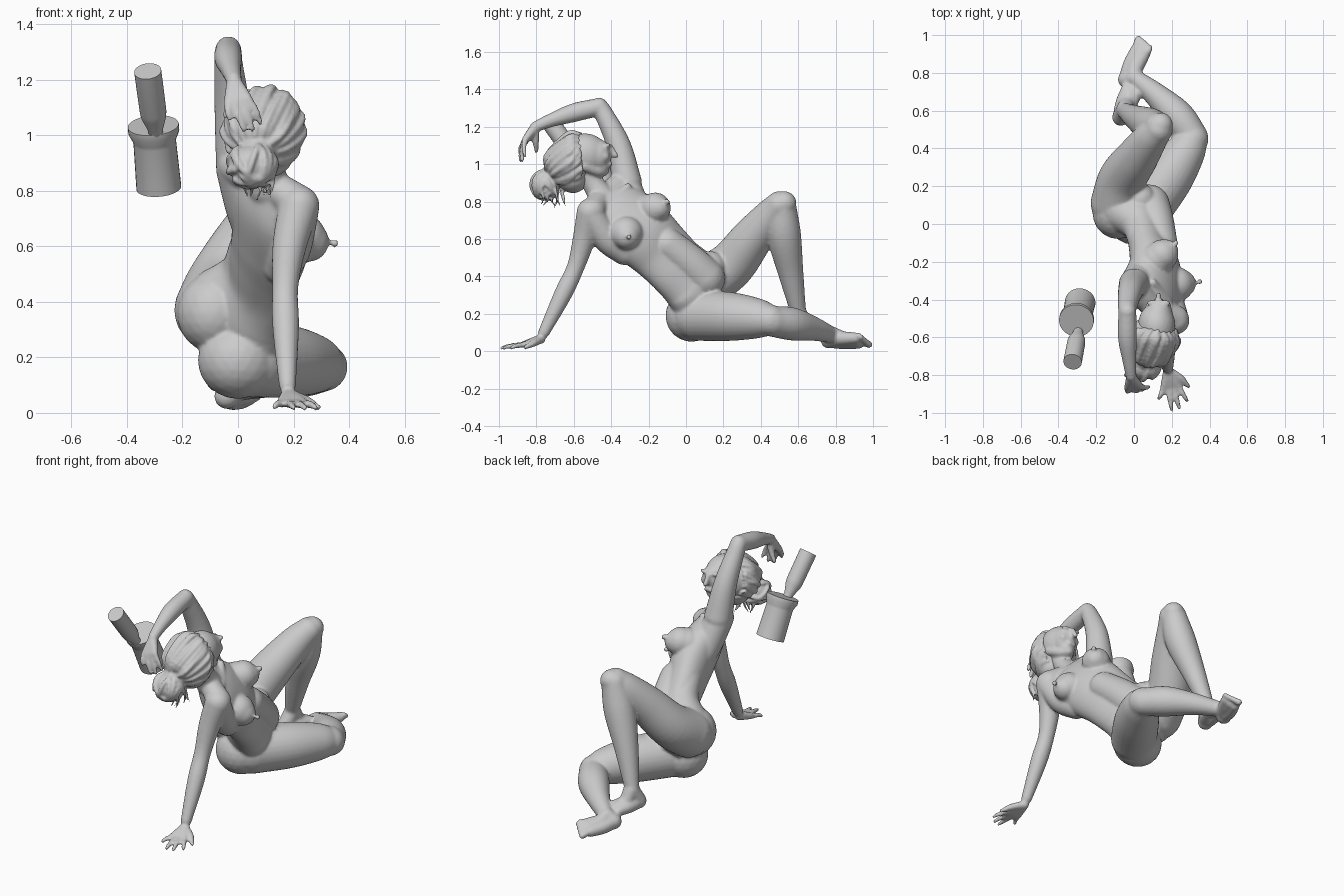
import bpy, bmesh, math, random
from mathutils import Vector, Matrix

if "Cube" in bpy.data.objects:
    bpy.data.objects.remove(bpy.data.objects["Cube"])
random.seed(4)
V = Vector

def finish(name, bm):
    me = bpy.data.meshes.new(name)
    bmesh.ops.recalc_face_normals(bm, faces=bm.faces)
    bm.to_mesh(me)
    bm.free()
    ob = bpy.data.objects.new(name, me)
    bpy.context.collection.objects.link(ob)
    me.shade_smooth()
    return ob

def fuse(ob, voxel, iters):
    m = ob.modifiers.new("fuse", 'REMESH')
    m.mode, m.voxel_size, m.use_smooth_shade = 'VOXEL', voxel, True
    s = ob.modifiers.new("soften", 'SMOOTH')
    s.factor, s.iterations = 0.5, iters

def blob(bm, c, r, rot=None, seg=3):
    r = V(r) if isinstance(r, tuple) else V((r, r, r))
    m = Matrix.Translation(V(c)) @ (rot or Matrix.Identity(4)) @ Matrix.Diagonal(r).to_4x4()
    bmesh.ops.create_icosphere(bm, subdivisions=seg, radius=1, matrix=m)

def spline(pts, n):
    # Catmull-Rom through points of any dimension
    P = [V(p) for p in pts]
    P = [2 * P[0] - P[1]] + P + [2 * P[-1] - P[-2]]
    out = []
    for i in range(1, len(P) - 2):
        a, b, c, d = P[i - 1:i + 3]
        for k in range(n):
            t = k / n
            out.append(0.5 * (2 * b + (c - a) * t + (2 * a - 5 * b + 4 * c - d) * t * t
                              + (3 * b - a - 3 * c + d) * t ** 3))
    return out + [P[-2]]

def tangent(C, i):
    return (C[min(i + 1, len(C) - 1)] - C[max(i - 1, 0)]).normalized()

def ring(bm, c, u, w, sides):
    return [bm.verts.new(c + u * math.cos(a) + w * math.sin(a))
            for a in (2 * math.pi * k / sides for k in range(sides))]

def bridge(bm, rings):
    for a, b in zip(rings, rings[1:]):
        for i in range(len(a)):
            j = (i + 1) % len(a)
            bm.faces.new((a[i], a[j], b[j], b[i]))
    bm.faces.new(rings[0][::-1])
    bm.faces.new(rings[-1])

def tube(bm, pts, sides=28, n=6):
    # round tapered limb; pts are (x, y, z, radius)
    S = spline(pts, n)
    C = [V(s[:3]) for s in S]
    up = (C[1] - C[0]).orthogonal().normalized()
    rings = []
    for i, s in enumerate(S):
        t = tangent(C, i)
        up = (up - t * up.dot(t)).normalized()
        rings.append(ring(bm, C[i], up * s[3], t.cross(up) * s[3], sides))
    bridge(bm, rings)
    for i in (0, -1):
        blob(bm, C[i], S[i][3], seg=3 if sides > 20 else 2)

body = bmesh.new()

# torso: centre, sideways direction, half width, half depth
T = [(.12, -.46, .83, -.6, .55, .45, .11, .055), (.11, -.37, .75, -.5, .62, .55, .18, .105),
     (.115, -.24, .635, -.4, .68, .6, .19, .125), (.095, -.14, .54, -.4, .66, .63, .178, .112),
     (.08, -.05, .45, -.45, .6, .65, .175, .11), (.04, .03, .37, -.55, .45, .7, .19, .13),
     (.02, .08, .28, -.55, .4, .7, .175, .125), (.03, .13, .22, -.55, .4, .7, .10, .09)]
S = spline(T, 6)
C = [V(s[:3]) for s in S]
rings = []
for i, s in enumerate(S):
    t, L = tangent(C, i), V(s[3:6])
    L = (L - t * L.dot(t)).normalized()
    rings.append(ring(body, C[i], L * s[6], L.cross(t) * s[7], 40))
bridge(body, rings)

# breasts
for c, tip, r in (((.225, -.32, .63), (.348, -.305, .61), .092), ((.15, -.165, .765), (.222, -.10, .80), .084)):
    c, tip = V(c), V(tip)
    d = (tip - c).normalized()
    blob(body, c, r)
    blob(body, c + d * r * .32 - V((0, 0, .008)), r * .8)
    blob(body, c - d * r * .45, r * 1.08)
    blob(body, tip, .016, seg=2)

# shoulder girdle, neck, sides of the chest, collarbones, flank, belly, buttocks
for p in ([(.22, -.5, .75, .07), (.12, -.45, .82, .06), (.0, -.34, .89, .075)],
          [(0, -.32, .88, .08), (.04, -.26, .74, .085), (.07, -.19, .66, .085)],
          [(.22, -.5, .72, .07), (.19, -.42, .6, .075), (.16, -.33, .53, .07)],
          [(.11, -.55, .99, .065), (.11, -.5, .9, .058), (.11, -.44, .81, .075)],
          [(.20, -.46, .79, .02), (.165, -.39, .815, .02), (.1, -.31, .88, .02)],
          [(-.06, .07, .41, .12), (.02, .0, .5, .09), (.05, -.09, .6, .08)],
          [(.14, -.1, .57, .09), (.11, .02, .47, .1), (.08, .1, .39, .11)]):
    tube(body, p)
blob(body, (.03, .13, .45), .085)
blob(body, (0, .03, .19), (.145, .14, .14))
blob(body, (-.085, .06, .36), (.135, .14, .145))

# legs: bent leg lying on the floor, then raised leg
for p in ([(.05, .06, .19, .135), (.18, .24, .185, .13), (.27, .38, .175, .108), (.31, .45, .165, .085)],
          [(.31, .46, .16, .082), (.23, .57, .145, .088), (.12, .68, .12, .065), (.01, .77, .09, .045)],
          [(-.09, .11, .37, .14), (-.06, .24, .46, .128), (.015, .35, .6, .112), (.085, .45, .72, .092), (.13, .5, .78, .076)],
          [(.13, .515, .78, .074), (.085, .525, .62, .09), (.015, .56, .42, .068), (-.05, .6, .21, .042)]):
    tube(body, p)
blob(body, (.33, .47, .165), .06)
blob(body, (.14, .525, .79), .066)

def foot(heel, ball, ankle, toe, side):
    heel, ball, ankle, toe, side = map(V, (heel, ball, ankle, toe, side))
    mid = (heel + ball) / 2
    tube(body, [(*ankle, .044), (*heel, .046)])
    for k in (-1, 1):
        tube(body, [(*heel, .042), (*(mid + side * k * .5), .038), (*(ball + side * k * .7), .03)])
    tube(body, [(*ankle, .044), (*(mid + (ankle - heel) * .25), .04), (*ball, .032)])
    for k in range(5):
        u = k / 2 - 1
        tip = toe + side * u - (toe - ball) * .11 * k
        tube(body, [(*(ball + side * u * .8), .021), (*((ball + tip) / 2 + side * u * .5 + V((0, 0, .008))), .018),
                    (*tip, .02 - .0015 * k)], 10, 3)

foot((-.04, .765, .06), (.035, .915, .056), (.0, .775, .09), (.06, .968, .055), (.036, -.01, .02))
foot((-.07, .565, .12), (-.015, .70, .11), (-.05, .605, .2), (.005, .745, .095), (-.036, .016, -.008))

# arms: supporting arm, then arm raised over the head
for p in ([(.22, -.51, .745, .074), (.185, -.545, .6, .061), (.17, -.59, .45, .047),
           (.172, -.655, .31, .048), (.178, -.76, .1, .031)],
          [(0, -.315, .9, .08), (-.02, -.36, 1.1, .065), (-.035, -.44, 1.27, .05), (-.035, -.465, 1.31, .046)],
          [(-.035, -.47, 1.305, .048), (-.035, -.6, 1.275, .05), (-.025, -.72, 1.235, .037), (-.015, -.805, 1.2, .029)]):
    tube(body, p)

def hand(wrist, knuckles, side, tips, thumb):
    wrist, knuckles, side, thumb = map(V, (wrist, knuckles, side, thumb))
    for k, tip in enumerate(tips):
        kn = knuckles + side * (k / 1.5 - 1)
        tip = V(tip)
        tube(body, [(*wrist, .026), (*((wrist + kn) / 2), .023), (*kn, .018)], 10, 3)
        tube(body, [(*kn, .017), (*((kn + tip) / 2 + (kn - wrist) * .12 + V((0, 0, .006))), .014), (*tip, .011)], 8, 3)
    tube(body, [(*wrist, .024), (*(wrist.lerp(thumb, .5) + side * .3), .02), (*thumb, .012)], 10, 3)

hand((.18, -.775, .065), (.195, -.865, .035), (.04, .006, 0),
     [(.13, -.925, .02), (.2, -.985, .018), (.24, -.975, .018), (.28, -.935, .018)], (.288, -.86, .02))
hand((-.015, -.81, 1.195), (0, -.865, 1.12), (.036, .004, .01),
     [(-.03, -.89, 1.06), (.02, -.885, 1.02), (.052, -.875, 1.02), (.08, -.86, 1.045)], (-.045, -.8, 1.07))

# head, jaw and facial features
blob(body, (.12, -.54, 1.05), (.1, .125, .115))
blob(body, (.13, -.475, 1.045), (.075, .075, .09), Matrix.Rotation(-.2, 4, 'X'))
for x in (.075, .185):
    tube(body, [(x, -.54, .99, .03), ((x + .13) / 2, -.475, .965, .03), (.13, -.44, .965, .03)], 12)
blob(body, (.13, -.455, .99), (.05, .045, .05))
tube(body, [(.13, -.405, 1.095, .014), (.13, -.39, 1.07, .015), (.13, -.377, 1.045, .016)], 8, 3)
for x in (.115, .13, .145):
    blob(body, (x, -.405, 1.0), (.014, .013, .012))
for s in (-1, 1):
    blob(body, (.13 + s * .035, -.418, 1.1), (.03, .016, .012))
    blob(body, (.13 + s * .042, -.435, 1.04), .026)
fuse(finish("figure_body", body), .0085, 5)

# hair: cap, swept strands, knot and loose wisps
hair = bmesh.new()
hc = V((.095, -.61, 1.02))
blob(hair, hc, (.13, .125, .132))
blob(hair, (.1, -.605, .93), (.1, .085, .085))
end = V((-.25, -.75, -.6)).normalized()
for i in range(70):
    a = 2 * math.pi * (i + random.uniform(-.4, .4)) / 70
    s = V((.25 + math.cos(a) * .95, .42, math.sin(a) * .95 + .12)).normalized()
    lift, pts = random.uniform(.97, 1.1), []
    for k, r in enumerate((.007, .012, .015, .014, .012, .01)):
        d = s.lerp(end, k / 5 * .93).normalized() + V([random.uniform(-.05, .05) for _ in range(3)])
        pts.append((*(hc + d * .13 * lift), r))
    tube(hair, pts, 7, 4)
kc = V((.05, -.75, .89))
blob(hair, kc, (.085, .074, .074))
tube(hair, [(.08, -.69, .96, .07), (.06, -.73, .92, .06), (*kc, .05)])
for i in range(16):
    ax = V([random.uniform(-1, 1) for _ in range(3)]).normalized()
    o = ax.orthogonal().normalized()
    w = ax.cross(o)
    pts = []
    for k in range(6):
        d = o * math.cos(k * .6) + w * math.sin(k * .6)
        pts.append((*(kc + V((d.x * .087, d.y * .077, d.z * .077))), .012))
    tube(hair, pts, 7, 4)
for i in range(11):
    x, y, dx = random.uniform(-.02, .13), random.uniform(-.78, -.66), random.uniform(-.04, .04)
    tube(hair, [(x, y, .86, .009), (x + dx * .5, y + .01, .81, .007),
                (x + dx, y + random.uniform(-.03, .03), random.uniform(.755, .79), .004)], 6, 3)
fuse(finish("hair", hair), .0065, 1)

# floating vessel and bottle, turned around tilted axes
def lathe(name, base, top, profile):
    base, ax = V(base), V(top) - V(base)
    u = ax.orthogonal().normalized()
    w = ax.normalized().cross(u)
    bm = bmesh.new()
    bridge(bm, [ring(bm, base + ax * h, u * r, w * r, 32) for h, r in profile])
    finish(name, bm).data.set_sharp_from_angle(angle=math.radians(35))

lathe("vessel", (-.285, -.415, .81), (-.305, -.512, 1.035),
      [(0, .081), (.72, .077), (.78, .079), (.9, .092), (1, .092)])
lathe("bottle", (-.295, -.57, 1.005), (-.325, -.73, 1.23),
      [(0, .026), (.08, .028), (.27, .045), (.36, .048), (1, .049)])
